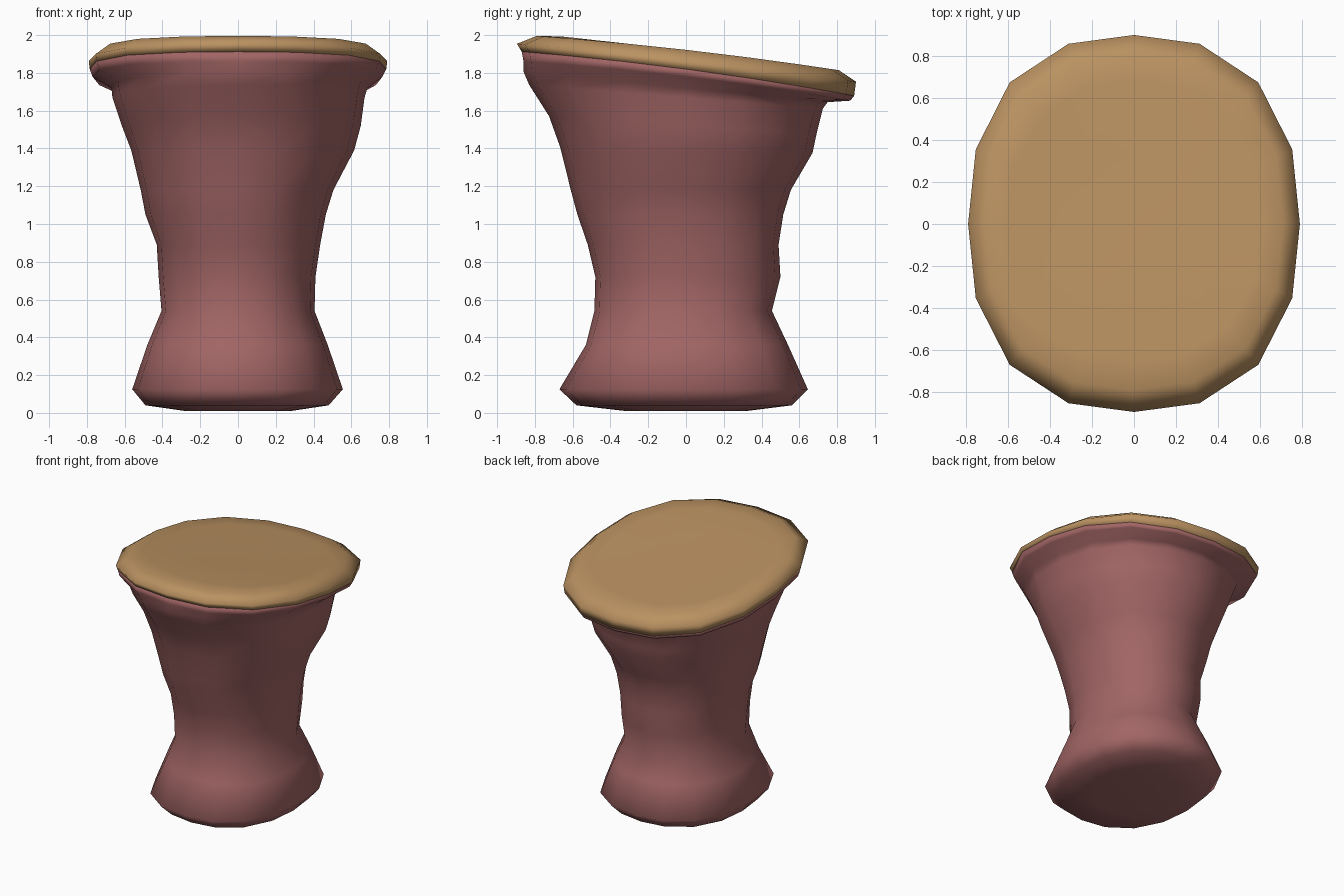
import bpy, bmesh, math

SIDES = 16


def material(name, rgb):
    m = bpy.data.materials.new(name)
    m.diffuse_color = (*rgb, 1)
    return m


def loft(name, rings, mat):
    """Skin rings of (x_left, x_right, y_front, y_back, z, tilt, bow, squareness)."""
    bm = bmesh.new()
    loops = []
    for xl, xr, yf, yb, z, tilt, bow, sq in rings:
        loop = []
        for i in range(SIDES):
            a = 2 * math.pi * i / SIDES
            c, s = math.cos(a), math.sin(a)
            k = (abs(c) ** sq + abs(s) ** sq) ** (-1 / sq)
            x = c * k * (xr if c > 0 else xl)
            y = s * k * (yb if s > 0 else yf)
            loop.append(bm.verts.new((x, y, z + tilt * y + bow * y * y)))
        loops.append(loop)
    for a, b in zip(loops, loops[1:]):
        for i in range(SIDES):
            j = (i + 1) % SIDES
            bm.faces.new((a[i], a[j], b[j], b[i]))
    bm.faces.new(loops[0][::-1])
    bm.faces.new(loops[-1])
    bmesh.ops.recalc_face_normals(bm, faces=bm.faces)
    for f in bm.faces:
        f.smooth = True
    me = bpy.data.meshes.new(name)
    bm.to_mesh(me)
    bm.free()
    me.materials.append(mat)
    ob = bpy.data.objects.new(name, me)
    bpy.context.collection.objects.link(ob)
    return ob


red = material("dusty red", (0.36, 0.13, 0.13))
tan = material("tan hide", (0.49, 0.285, 0.12))

# waisted body: bottom, flared foot, waist, flared neck, lip under the skin
loft("drum_body", [
    (.28, .28, .32, .32, .01, 0, 0, 2.2),
    (.49, .48, .58, .56, .04, 0, 0, 2.3),
    (.56, .555, .67, .645, .125, 0, 0, 2.3),
    (.48, .475, .53, .54, .36, 0, 0, 2.3),
    (.405, .405, .485, .455, .54, 0, 0, 2.25),
    (.42, .41, .48, .50, .72, 0, 0, 2.25),
    (.43, .435, .52, .49, .89, 0, 0, 2.25),
    (.49, .465, .575, .515, 1.05, 0, 0, 2.2),
    (.515, .505, .61, .555, 1.18, 0, 0, 2.2),
    (.565, .615, .665, .67, 1.39, -.02, 0, 2.2),
    (.615, .65, .725, .69, 1.52, -.07, 0, 2.2),
    (.665, .67, .83, .725, 1.67, -.08, 0, 2.25),
    (.67, .685, .86, .75, 1.72, -.1, 0, 2.3),
    (.77, .765, .86, .87, 1.78, -.12, -.03, 2.4),
    (.785, .785, .87, .89, 1.82, -.132, -.03, 2.4),
], red)

# tilted drum skin: underside edge, outer rim, rounded shoulder, flat top
loft("drum_skin", [
    (.785, .785, .87, .89, 1.82, -.132, -.03, 2.4),
    (.79, .79, .895, .9, 1.862, -.112, -.01, 2.4),
    (.71, .71, .79, .81, 1.922, -.113, -.025, 2.4),
    (.6, .6, .66, .68, 1.918, -.12, -.01, 2.3),
    (.3, .3, .33, .34, 1.91, -.125, 0, 2.1),
], tan)
